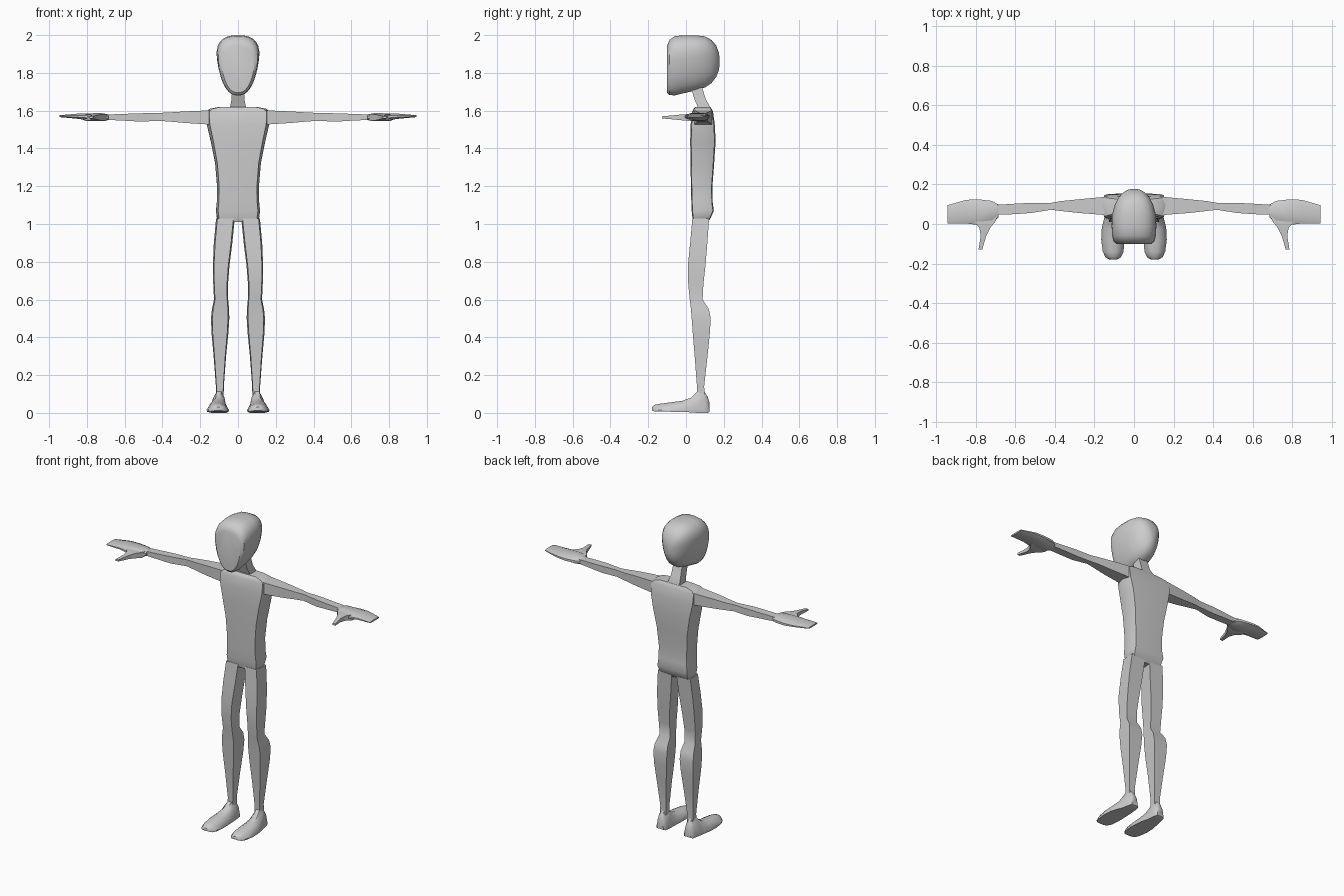
import bpy, bmesh, math

# Unit cross-sections, scaled into each station's box
BOX = [(-.86, -1), (.86, -1), (1, 1), (-1, 1)]
LIMB = [(-1, -1), (1, -1), (1, 1), (-1, 1)]
TORSO = [(-.9, -.92), (0, -1), (.9, -.92), (1, .1), (.9, .92), (0, 1), (-.9, .92), (-1, .1)]
FOOT = [(-.97, -1), (.97, -1), (1, -.6), (.72, .45), (.3, 1), (-.3, 1), (-.72, .45), (-1, -.6)]
HAND = [(-1, -.35), (-.6, -1), (.6, -1), (1, -.35), (1, .35), (.6, 1), (-.6, 1), (-1, .35)]


def egg(n=28):
    pts = []
    for i in range(n):
        t = 2 * math.pi * (i + .5) / n
        c, s = math.cos(t), math.sin(t)
        x = math.copysign(abs(c) ** .8, c)
        z = math.copysign(abs(s) ** .8, s)
        pts.append((x * (1 + .25 * z) / 1.05, z))
    return pts


def loft(name, axis, shape, stations, mirror=False, angle=40):
    """Skin sections along an axis; station = (t, a0, a1, b0, b1)."""
    bm = bmesh.new()
    rings = []
    for t, a0, a1, b0, b1 in stations:
        ring = []
        for u, v in shape:
            a = (a0 + a1) / 2 + u * (a1 - a0) / 2
            b = (b0 + b1) / 2 + v * (b1 - b0) / 2
            co = {'X': (t, a, b), 'Y': (a, t, b), 'Z': (a, b, t)}[axis]
            ring.append(bm.verts.new(co))
        rings.append(ring)
    n = len(shape)
    for r, q in zip(rings, rings[1:]):
        for i in range(n):
            j = (i + 1) % n
            bm.faces.new((r[i], r[j], q[j], q[i]))
    bm.faces.new(rings[0])
    bm.faces.new(rings[-1])
    bmesh.ops.recalc_face_normals(bm, faces=bm.faces)
    me = bpy.data.meshes.new(name)
    bm.to_mesh(me)
    bm.free()
    me.shade_smooth()
    me.set_sharp_from_angle(angle=math.radians(angle))
    ob = bpy.data.objects.new(name, me)
    bpy.context.collection.objects.link(ob)
    if mirror:
        ob.modifiers.new("mirror", 'MIRROR').use_mirror_merge = False
    return ob


# Head: flat face plate, rounded towards the back
loft("head", 'Y', egg(), [
    (-.10, -.088, .088, 1.695, 1.945),
    (-.088, -.104, .104, 1.682, 1.975),
    (-.06, -.110, .110, 1.680, 1.995),
    (-.01, -.113, .113, 1.692, 2.0),
    (.05, -.110, .110, 1.705, 2.0),
    (.10, -.096, .096, 1.722, 1.994),
    (.135, -.078, .078, 1.745, 1.975),
    (.16, -.055, .055, 1.778, 1.945),
    (.173, -.032, .032, 1.81, 1.91),
    (.178, -.012, .012, 1.84, 1.88)])

# Neck: leans forward into the head
loft("neck", 'Z', LIMB, [
    (1.59, -.042, .042, .070, .130),
    (1.62, -.042, .042, .062, .128),
    (1.66, -.034, .034, .045, .105),
    (1.74, -.031, .031, .020, .080)])

# Torso
loft("torso", 'Z', TORSO, [
    (1.01, -.095, .095, .040, .115),
    (1.03, -.112, .112, .034, .130),
    (1.07, -.117, .117, .030, .147),
    (1.12, -.112, .112, .028, .141),
    (1.20, -.111, .111, .026, .140),
    (1.32, -.121, .121, .024, .149),
    (1.44, -.145, .145, .022, .157),
    (1.53, -.166, .166, .025, .152),
    (1.595, -.168, .168, .033, .143),
    (1.61, -.150, .150, .040, .135),
    (1.62, -.10, .10, .050, .130)])

# Arms
loft("arm", 'X', LIMB, [
    (.14, .045, .138, 1.526, 1.602),
    (.28, .056, .125, 1.535, 1.596),
    (.37, .066, .116, 1.543, 1.590),
    (.42, .072, .107, 1.546, 1.588),
    (.52, .056, .107, 1.542, 1.586),
    (.60, .050, .103, 1.547, 1.583),
    (.71, .046, .096, 1.552, 1.579)], mirror=True)

# Hands: flat mitten plus thumb
loft("hand", 'X', HAND, [
    (.685, .035, .098, 1.550, 1.580),
    (.72, .005, .117, 1.545, 1.587),
    (.79, -.005, .125, 1.549, 1.586),
    (.85, .003, .122, 1.557, 1.584),
    (.945, .002, .095, 1.566, 1.576)], mirror=True)
loft("thumb", 'Y', LIMB, [
    (.05, .690, .82, 1.552, 1.580),
    (.015, .700, .81, 1.546, 1.582),
    (-.02, .728, .783, 1.549, 1.580),
    (-.06, .748, .776, 1.553, 1.576),
    (-.128, .768, .787, 1.559, 1.570)], mirror=True)

# Legs
loft("leg", 'Z', BOX, [
    (.08, .076, .117, .058, .100),
    (.14, .075, .117, .058, .096),
    (.30, .063, .129, .046, .114),
    (.42, .051, .140, .036, .126),
    (.50, .046, .143, .030, .131),
    (.55, .047, .138, .026, .121),
    (.60, .052, .127, .020, .088),
    (.68, .053, .131, .012, .092),
    (.78, .045, .133, .010, .103),
    (.90, .030, .128, .022, .113),
    (1.03, .017, .116, .034, .122)], mirror=True)

# Feet
loft("foot", 'Y', FOOT, [
    (-.18, .085, .125, .012, .030),
    (-.168, .066, .145, .008, .042),
    (-.14, .053, .158, .007, .048),
    (-.08, .048, .166, .006, .056),
    (-.02, .050, .163, .005, .064),
    (.025, .055, .152, .003, .080),
    (.058, .060, .142, 0, .112),
    (.098, .064, .134, 0, .112),
    (.115, .067, .130, 0, .085),
    (.124, .075, .121, .005, .055)], mirror=True)
